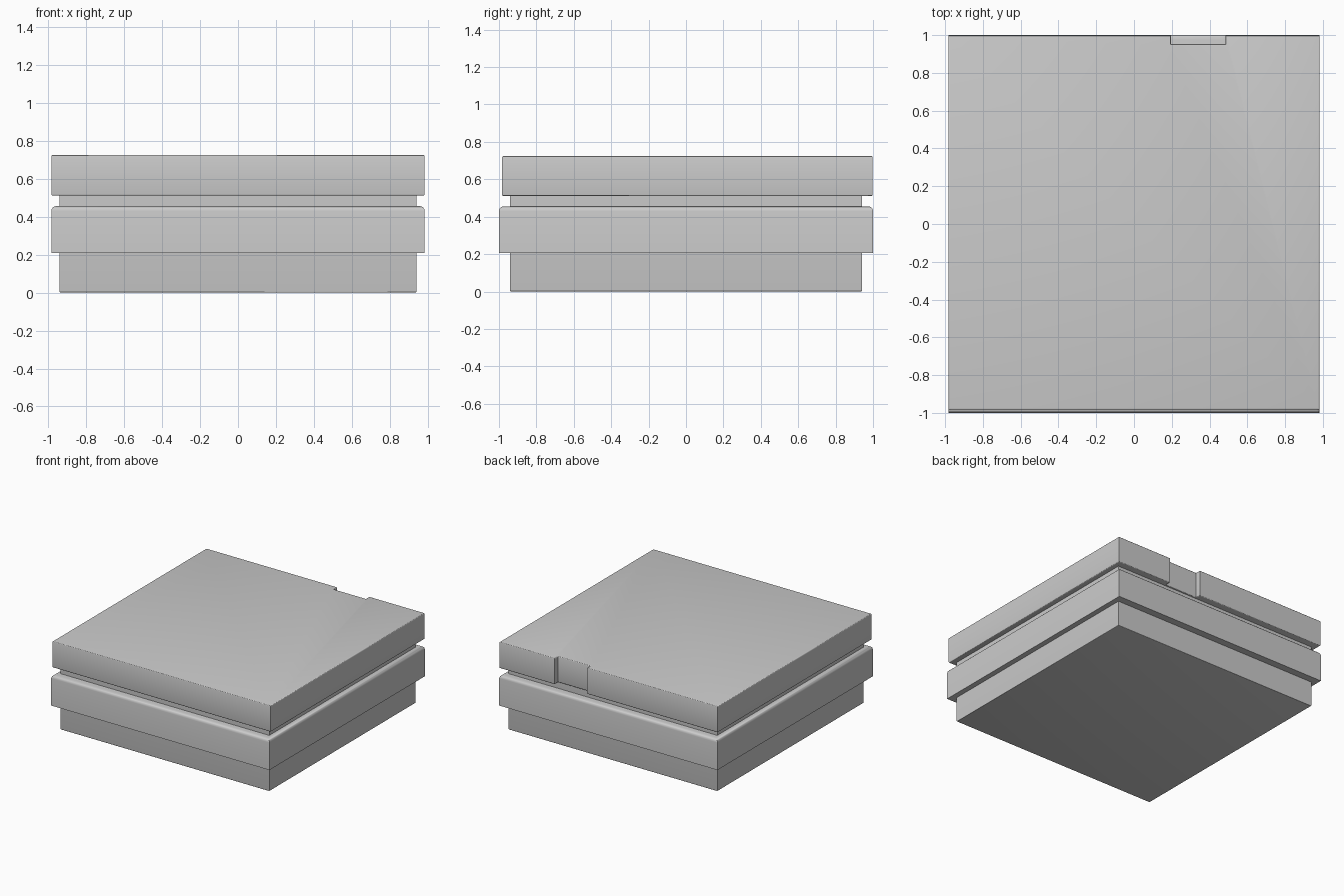
import bpy, bmesh, math

if "Cube" in bpy.data.objects:
    bpy.data.objects.remove(bpy.data.objects["Cube"])


def slab(name, outline, z0, z1, top_round=0.0, bottom_round=0.0, segments=3):
    """Extrude a flat outline from z0 to z1 and round its top and bottom rims."""
    bm = bmesh.new()
    base = bm.faces.new([bm.verts.new((x, y, z0)) for x, y in outline])
    ext = bmesh.ops.extrude_face_region(bm, geom=[base], use_keep_orig=True)
    for v in ext["geom"]:
        if isinstance(v, bmesh.types.BMVert):
            v.co.z = z1
    bmesh.ops.recalc_face_normals(bm, faces=bm.faces)
    for z, r in ((z1, top_round), (z0, bottom_round)):
        if r > 0:
            rim = [e for e in bm.edges if all(abs(v.co.z - z) < 1e-5 for v in e.verts)]
            bmesh.ops.bevel(bm, geom=rim, offset=r, segments=segments,
                            profile=0.5, affect='EDGES')
    mesh = bpy.data.meshes.new(name)
    bm.to_mesh(mesh)
    bm.free()
    obj = bpy.data.objects.new(name, mesh)
    bpy.context.collection.objects.link(obj)
    bpy.context.view_layer.objects.active = obj
    obj.select_set(True)
    bpy.ops.object.shade_smooth_by_angle(angle=math.radians(40))
    obj.select_set(False)
    return obj


def rect(hx, y0, y1):
    return [(-hx, y0), (hx, y0), (hx, y1), (-hx, y1)]


# Inner block: foot below the body and neck under the lid
slab("inner_block", rect(0.94, -0.94, 0.94), 0.0, 0.6, bottom_round=0.005)

# Main body with a rounded upper rim
slab("body", rect(0.983, -1.0, 1.0), 0.207, 0.455, top_round=0.026, segments=5)

# Lid with a notch in its back edge
lid_outline = [(-0.983, -0.983), (0.983, -0.983), (0.983, 0.997),
               (0.485, 0.997), (0.485, 0.953), (0.195, 0.953),
               (0.195, 0.997), (-0.983, 0.997)]
slab("lid", lid_outline, 0.51, 0.725, top_round=0.008, bottom_round=0.008)
